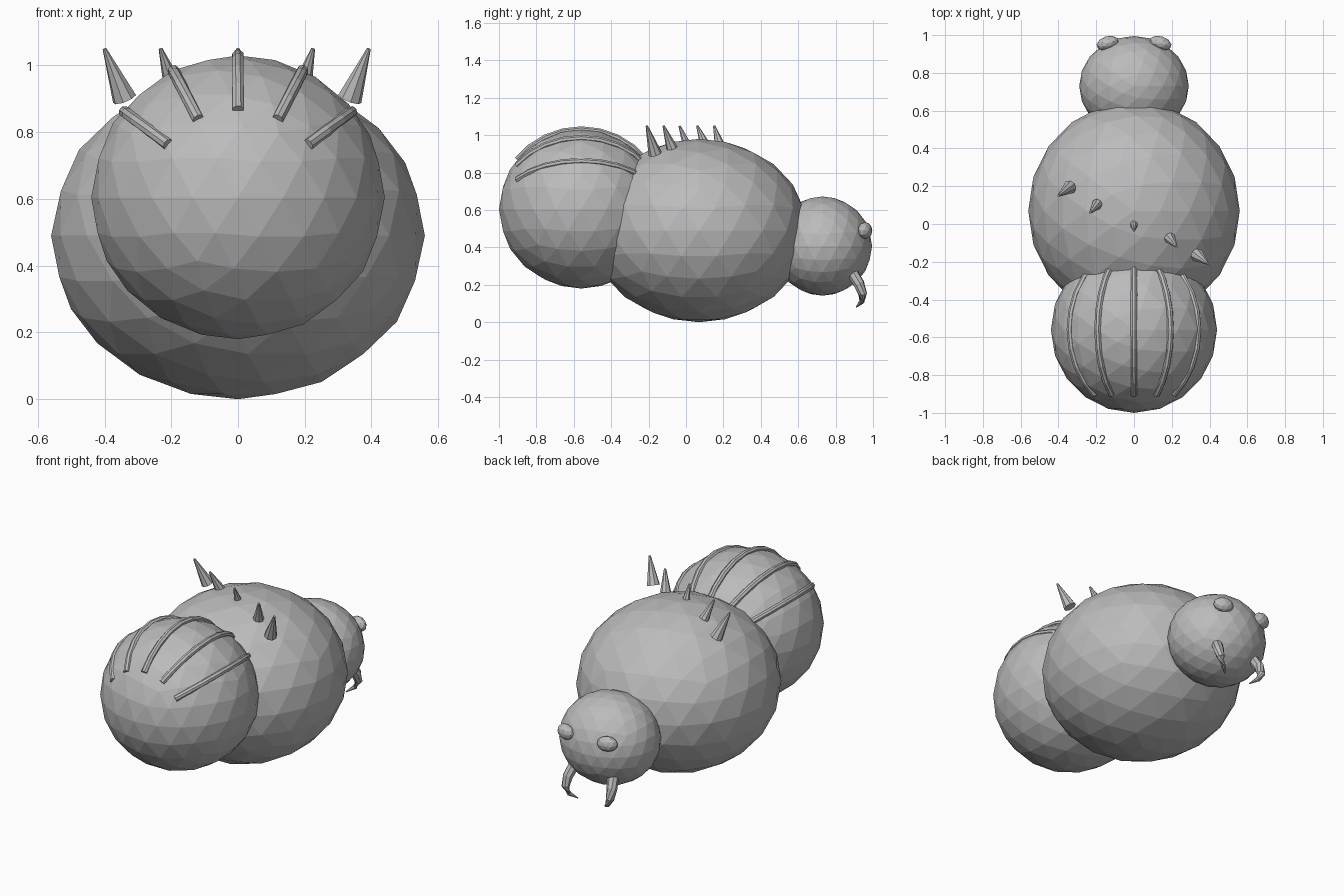
import bpy, bmesh
from math import sin, cos, radians, pi
from mathutils import Vector, Matrix

if "Cube" in bpy.data.objects:
    bpy.data.objects.remove(bpy.data.objects["Cube"])

grey = bpy.data.materials.new("plain grey")
grey.use_nodes = True
grey.diffuse_color = (0.5, 0.5, 0.5, 1)
grey.node_tree.nodes["Principled BSDF"].inputs["Base Color"].default_value = (0.5, 0.5, 0.5, 1)


def finish(name, bm):
    bmesh.ops.recalc_face_normals(bm, faces=bm.faces)
    mesh = bpy.data.meshes.new(name)
    bm.to_mesh(mesh)
    bm.free()
    mesh.materials.append(grey)
    obj = bpy.data.objects.new(name, mesh)
    bpy.context.collection.objects.link(obj)
    return obj


def ball(name, centre, radii, detail, turn=0):
    """Faceted ellipsoid."""
    bm = bmesh.new()
    bmesh.ops.create_icosphere(bm, subdivisions=detail, radius=1)
    bm.transform(Matrix.Translation(centre) @ Matrix.Rotation(turn, 4, "Z")
                 @ Matrix.Diagonal((*radii, 1)))
    return finish(name, bm)


def tube(name, points, widths, sides=8):
    """Capped tube along a path, with a radius at each point."""
    bm = bmesh.new()
    points = [Vector(p) for p in points]
    rings = []
    for i, (p, r) in enumerate(zip(points, widths)):
        along = (points[min(i + 1, len(points) - 1)] - points[max(i - 1, 0)]).normalized()
        side = along.cross(Vector((0.3, 0.2, 1))).normalized()
        up = side.cross(along)
        rings.append([bm.verts.new(p + r * (side * cos(a) + up * sin(a)))
                      for a in (2 * pi * k / sides for k in range(sides))])
    for low, high in zip(rings, rings[1:]):
        for k in range(sides):
            n = (k + 1) % sides
            bm.faces.new((low[k], low[n], high[n], high[k]))
    bm.faces.new(rings[0])
    bm.faces.new(rings[-1])
    return finish(name, bm)


# Body
belly = Vector((0, -0.56, 0.605))
ball("abdomen", belly, (0.44, 0.44, 0.425), 3)
ball("thorax", (0, 0.07, 0.49), (0.56, 0.58, 0.49), 3)
ball("head", (0, 0.73, 0.407), (0.29, 0.265, 0.265), 3)

# Raised ribs over the abdomen
for number, lean in enumerate((-53, -27, 0, 27, 53), 1):
    roll = Matrix.Rotation(radians(lean), 3, "Y")
    arc = [radians(-52 + 13 * k) for k in range(9)]
    path = [belly + roll @ Vector((0, 0.435 * sin(a), 0.425 * cos(a))) for a in arc]
    tube(f"abdomen_rib_{number}", path, [0.018] * len(path))

# Back spikes, set in a slanting row
spikes = [((-0.34, 0.195, 0.9), (-0.4, 0.15, 1.05), 0.037),
          ((-0.195, 0.105, 0.94), (-0.232, 0.06, 1.05), 0.029),
          ((0, 0, 0.96), (0, -0.035, 1.05), 0.022),
          ((0.19, -0.075, 0.93), (0.225, -0.12, 1.05), 0.031),
          ((0.335, -0.165, 0.9), (0.392, -0.21, 1.05), 0.037)]
for number, (base, tip, width) in enumerate(spikes, 1):
    tube(f"back_spike_{number}", (base, tip), (width, 0.006))

# Eyes and curved jaws on both sides of the head
for label, s in (("left", 1), ("right", -1)):
    ball(f"{label}_eye", (s * 0.14, 0.957, 0.49), (0.06, 0.037, 0.045), 2, -s * 0.3)
    tube(f"{label}_jaw",
         [(s * x, y, z) for x, y, z in ((0.13, 0.885, 0.27), (0.148, 0.925, 0.205),
                                        (0.15, 0.945, 0.15), (0.13, 0.94, 0.11),
                                        (0.09, 0.91, 0.08))],
         (0.032, 0.03, 0.023, 0.014, 0.003))
